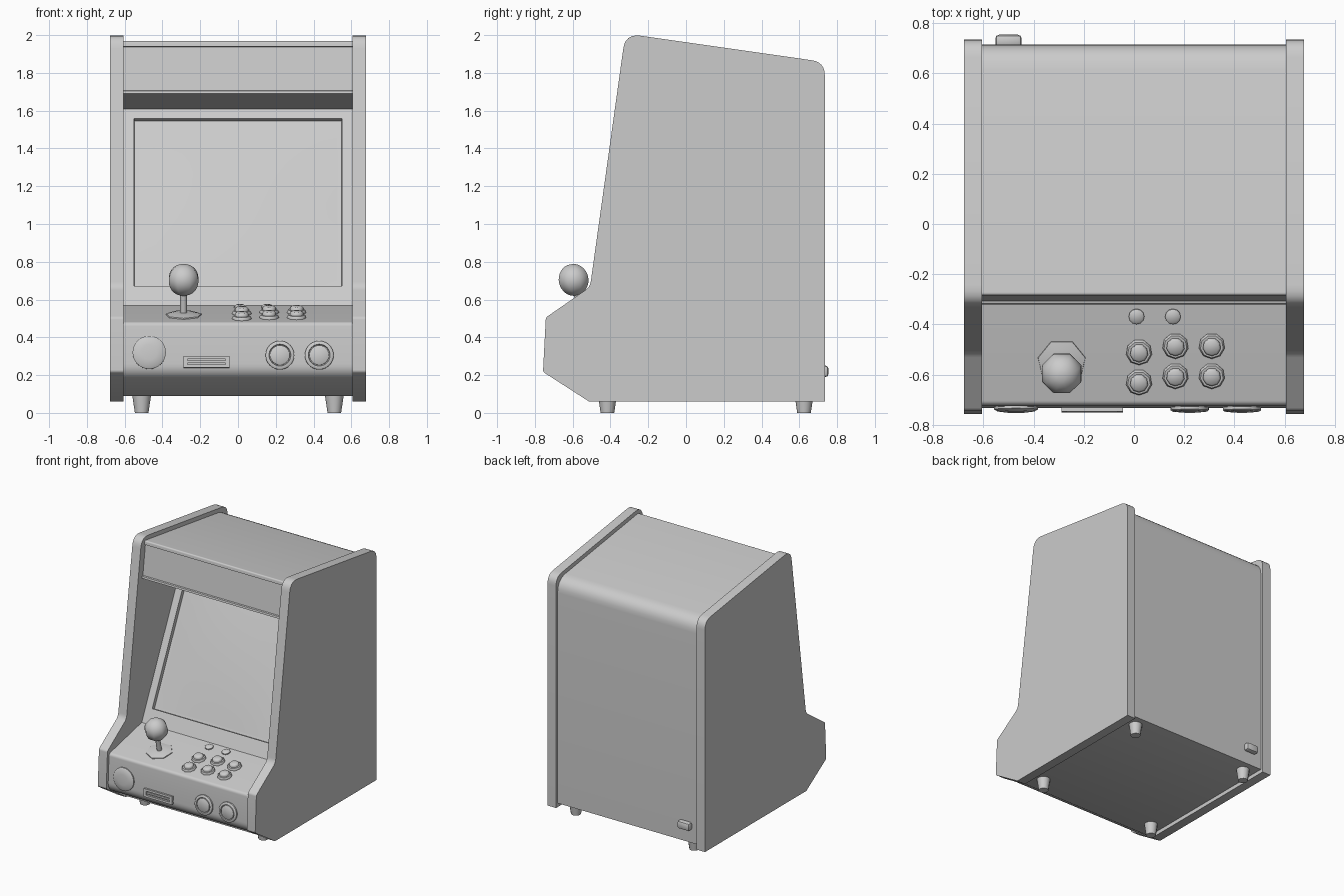
import bpy, bmesh, math
from mathutils import Matrix, Vector

if "Cube" in bpy.data.objects:
    bpy.data.objects.remove(bpy.data.objects["Cube"])

GREY = bpy.data.materials.new("plain_grey")
GREY.use_nodes = True
GREY.diffuse_color = (0.6, 0.6, 0.6, 1)
GREY.node_tree.nodes["Principled BSDF"].inputs["Base Color"].default_value = (0.6, 0.6, 0.6, 1)


def finish(name, bm, angle=40, matrix=None):
    """Turn a bmesh into a named, shaded object."""
    bmesh.ops.recalc_face_normals(bm, faces=bm.faces)
    mesh = bpy.data.meshes.new(name)
    bm.to_mesh(mesh)
    bm.free()
    mesh.materials.append(GREY)
    ob = bpy.data.objects.new(name, mesh)
    bpy.context.collection.objects.link(ob)
    if matrix:
        ob.matrix_world = matrix
    bpy.ops.object.select_all(action='DESELECT')
    ob.select_set(True)
    bpy.context.view_layer.objects.active = ob
    bpy.ops.object.shade_smooth_by_angle(angle=math.radians(angle))
    return ob


def rounded(corners, steps=6):
    """Round the corners (y, z, radius) of a closed profile."""
    out = []
    for i, (y, z, r) in enumerate(corners):
        p = Vector((y, z))
        if not r:
            out.append(p)
            continue
        a = p + (Vector(corners[i - 1][:2]) - p).normalized() * r
        b = p + (Vector(corners[(i + 1) % len(corners)][:2]) - p).normalized() * r
        for k in range(steps + 1):
            t = k / steps
            out.append(a * (1 - t) ** 2 + p * 2 * t * (1 - t) + b * t * t)
    return out


def prism(corners, x0, x1):
    """Extrude a side profile across x."""
    bm = bmesh.new()
    face = bm.faces.new([bm.verts.new((x0, p.x, p.y)) for p in rounded(corners)])
    new = bmesh.ops.extrude_face_region(bm, geom=[face])["geom"]
    bmesh.ops.translate(bm, vec=(x1 - x0, 0, 0),
                        verts=[v for v in new if isinstance(v, bmesh.types.BMVert)])
    return bm


def lathe(name, profile, sides, matrix, phase=0.0, angle=40):
    """Spin a (radius, height) profile around the local z axis."""
    bm = bmesh.new()
    rings = []
    for r, h in profile:
        turns = [phase + math.tau * k / sides for k in range(sides)]
        rings.append([bm.verts.new((r * math.cos(t), r * math.sin(t), h)) for t in turns])
    for a, b in zip(rings, rings[1:]):
        for k in range(sides):
            n = (k + 1) % sides
            bm.faces.new((a[k], a[n], b[n], b[k]))
    bm.faces.new(rings[0])
    bm.faces.new(rings[-1])
    return finish(name, bm, angle, matrix)


def box(name, size, matrix, bevel=0.0):
    bm = bmesh.new()
    bmesh.ops.create_cube(bm, size=1, matrix=Matrix.Diagonal((*size, 1)))
    if bevel:
        bmesh.ops.bevel(bm, geom=bm.edges[:], offset=bevel, segments=2,
                        affect='EDGES', profile=0.5)
    return finish(name, bm, 30, matrix)


# Side panels
SIDE = [(-0.513, 0.06, 0), (-0.757, 0.217, 0.012), (-0.742, 0.505, 0.012),
        (-0.508, 0.667, 0.03), (-0.321, 2.008, 0.08), (0.735, 1.857, 0.07),
        (0.735, 0.06, 0)]
for name, s in (("left_side_panel", 1), ("right_side_panel", -1)):
    finish(name, prism(SIDE, s * 0.605, s * 0.678), 62)

# Cabinet body with marquee, sloped screen surround, control deck and front
BODY = [(0.715, 0.09, 0), (0.715, 1.828, 0.1), (-0.283, 1.97, 0.012),
        (-0.287, 1.94, 0), (-0.275, 1.938, 0), (-0.306, 1.708, 0),
        (-0.317, 1.705, 0), (-0.32, 1.69, 0), (0.17, 1.61, 0),
        (-0.32, 0.568, 0), (-0.722, 0.478, 0.02), (-0.735, 0.21, 0.05),
        (-0.55, 0.09, 0)]
bm = prism(BODY, -0.606, 0.606)
slope = Vector((0, 0.49, 1.042)).normalized()
inward = Vector((0, slope.z, -slope.y))
centre = Vector((0, -0.075, 1.089))
bezel = min(bm.faces, key=lambda f: (f.calc_center_median() - centre).length)
bmesh.ops.inset_region(bm, faces=[bezel], thickness=0.08)
low = [v for v in bezel.verts if v.co.z < 1]
bmesh.ops.translate(bm, verts=low, vec=slope * 0.058)
bmesh.ops.inset_region(bm, faces=[bezel], thickness=0.0005, depth=-0.03)
finish("cabinet_body", bm, 40)

# Slightly bulging screen
bm = bmesh.new()
bmesh.ops.create_grid(bm, x_segments=12, y_segments=12, size=1)
for v in bm.verts:
    u, w = v.co.x, v.co.y
    bulge = 0.016 * (1 - u * u) * (1 - w * w)
    v.co = Vector((u * 0.526, 0, 0)) + Vector((0, -0.062, 1.118)) \
        + slope * w * 0.475 + inward * (0.026 - bulge)
finish("screen", bm, 60)


# Placement on the control deck and on the front face
def on_deck(x, y):
    z = 0.478 + (y + 0.722) * 0.224
    return Matrix.Translation((x, y, z)) @ Matrix.Rotation(math.atan(0.224), 4, 'X')


def on_front(x, z):
    y = -0.722 - (0.478 - z) * 0.056
    return Matrix.Translation((x, y, z)) @ Matrix.Rotation(math.radians(86.8), 4, 'X')


# Joystick
stick = on_deck(-0.288, -0.553)
down = -math.pi / 2
lathe("joystick_base", [(0.098, -0.005), (0.096, 0.006), (0.06, 0.014), (0.03, 0.016)],
      7, stick, down, 50)
lathe("joystick_shaft", [(0.018, 0), (0.018, 0.13)], 10, stick)
ball = [(0.085 * math.sin(math.pi * k / 16), 0.193 - 0.085 * math.cos(math.pi * k / 16))
        for k in range(1, 16)]
lathe("joystick_ball", ball, 8, stick, math.pi / 8, 60)

# Action buttons
for col, y in ((0.02, -0.51), (0.165, -0.485), (0.31, -0.485)):
    for row in (0, -0.12):
        spot = on_deck(col, y + row)
        lathe("button_rim", [(0.052, -0.005), (0.052, 0.008), (0.046, 0.016), (0.038, 0.016)],
              9, spot, down, 50)
        lathe("button_cap", [(0.036, 0), (0.036, 0.028), (0.028, 0.035)], 9, spot, down, 50)
for x in (0.01, 0.155):
    lathe("small_button", [(0.031, -0.005), (0.031, 0.008), (0.022, 0.015)],
          12, on_deck(x, -0.368), 0, 50)

# Front face fittings
lathe("front_disc", [(0.088, -0.005), (0.088, 0.008), (0.075, 0.015), (0.04, 0.02)],
      32, on_front(-0.47, 0.32), 0, 50)
for x in (0.222, 0.43):
    lathe("front_button_rim", [(0.076, -0.005), (0.076, 0.01), (0.07, 0.015), (0.058, 0.015),
                               (0.055, 0.005)], 32, on_front(x, 0.305))
    lathe("front_button_cap", [(0.052, 0), (0.052, 0.014), (0.046, 0.018)],
          32, on_front(x, 0.305))
slot = on_front(-0.167, 0.27)
for sy in (-1, 1):
    box("slot_frame_rail", (0.245, 0.016, 0.03), slot @ Matrix.Translation((0, sy * 0.023, 0)))
    box("slot_frame_end", (0.022, 0.06, 0.03), slot @ Matrix.Translation((sy * 0.111, 0, 0)))
box("slot_bar", (0.2, 0.012, 0.016), slot)

# Power switch at the back
box("power_switch", (0.105, 0.05, 0.06), Matrix.Translation((-0.5, 0.729, 0.22)), 0.015)

# Feet
for x in (-0.51, 0.51):
    for y in (-0.416, 0.625):
        lathe("foot", [(0.036, 0), (0.05, 0.095)], 12, Matrix.Translation((x, y, 0)))
